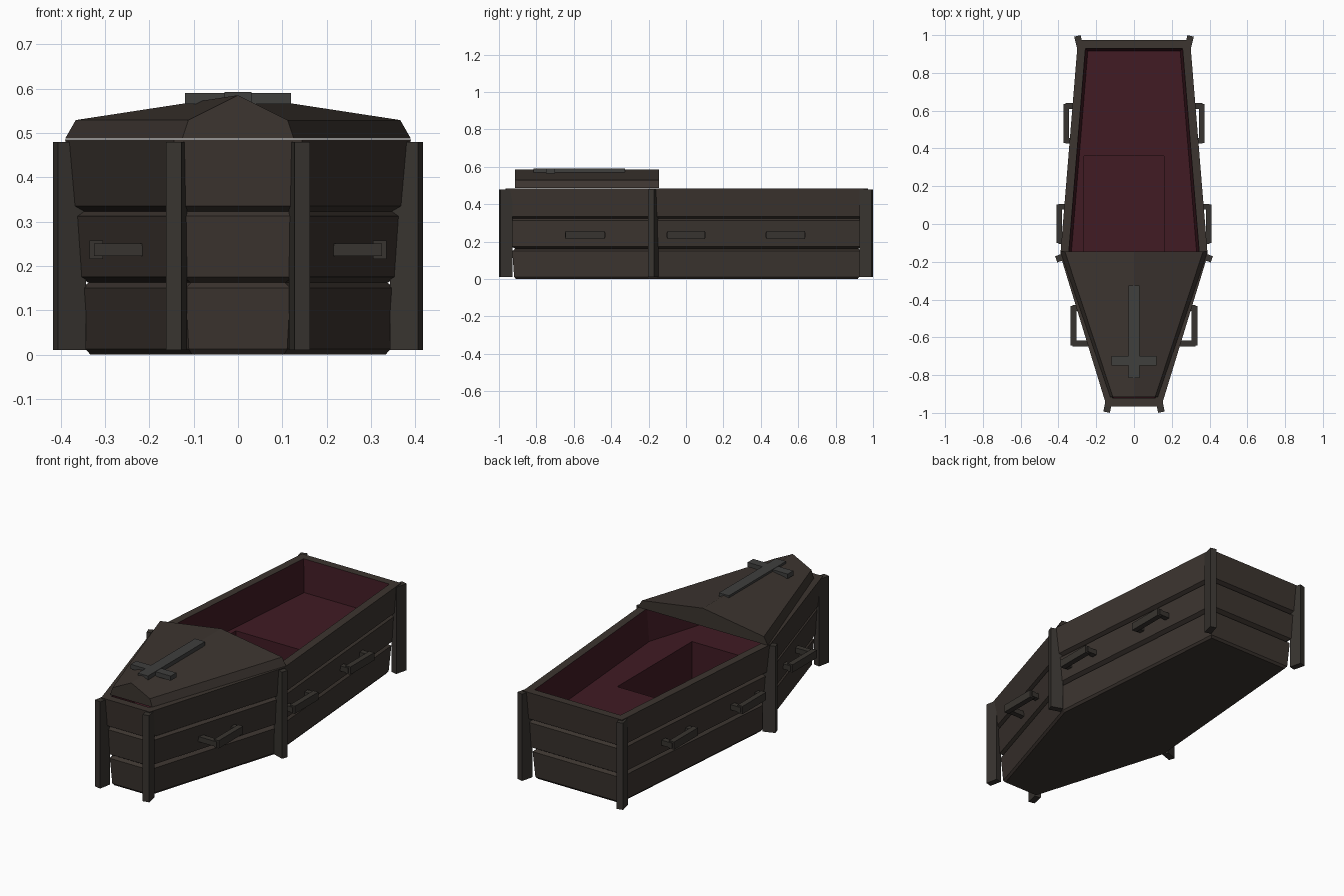
import bpy, bmesh
from mathutils import Vector, Matrix
from mathutils.geometry import intersect_line_line_2d, intersect_line_line

if "Cube" in bpy.data.objects:
    bpy.data.objects.remove(bpy.data.objects["Cube"])


def material(name, rgb):
    m = bpy.data.materials.new(name)
    m.diffuse_color = (*rgb, 1)
    m.use_nodes = True
    m.node_tree.nodes["Principled BSDF"].inputs["Base Color"].default_value = m.diffuse_color
    return m


WOOD = material("dark_wood", (0.045, 0.035, 0.029))
TRIM = material("trim_wood", (0.039, 0.034, 0.029))
RED = material("red_lining", (0.052, 0.011, 0.017))
METAL = material("dull_metal", (0.05, 0.05, 0.048))


def finish(bm, name, *mats):
    bmesh.ops.recalc_face_normals(bm, faces=bm.faces)
    me = bpy.data.meshes.new(name)
    bm.to_mesh(me)
    bm.free()
    for m in mats:
        me.materials.append(m)
    ob = bpy.data.objects.new(name, me)
    bpy.context.collection.objects.link(ob)
    return ob


def add_box(bm, lo, hi):
    lo, hi = Vector(lo), Vector(hi)
    mat = Matrix.Translation((lo + hi) / 2) @ Matrix.Diagonal((*(hi - lo), 1))
    return bmesh.ops.create_cube(bm, size=1, matrix=mat)["verts"]


# Six-sided outline, inset by a constant distance on every side
HALF = [(0.297, 0.973), (0.39, -0.165), (0.145, -0.965)]
OUTLINE = [Vector((x, y)) for x, y in HALF] + [Vector((-x, y)) for x, y in reversed(HALF)]


def inset(d):
    n, lines = len(OUTLINE), []
    for i in range(n):
        a, b = OUTLINE[i], OUTLINE[(i + 1) % n]
        t = (b - a).normalized()
        off = Vector((t.y, -t.x)) * d      # clockwise outline: inside is on the right
        lines.append(((a + off).to_3d(), (b + off).to_3d()))
    return [intersect_line_line(*lines[i - 1], *lines[i])[0] for i in range(n)]


# Body: lofted shell with plank grooves, rim, lined walls and floor (inset, z)
PROFILE = [(0.056, 0.0), (0.046, 0.012), (0.036, 0.15), (0.052, 0.162), (0.03, 0.175),
           (0.02, 0.312), (0.036, 0.323), (0.014, 0.335), (0.0, 0.485),
           (0.043, 0.485), (0.057, 0.31)]
bm = bmesh.new()
rings = [[bm.verts.new((p.x, p.y, z)) for p in inset(d)] for d, z in PROFILE]
for k, (r0, r1) in enumerate(zip(rings, rings[1:])):
    for i in range(6):
        j = (i + 1) % 6
        f = bm.faces.new((r0[i], r0[j], r1[j], r1[i]))
        f.material_index = 1 if k == len(rings) - 2 else 0
bm.faces.new(rings[0])
bm.faces.new(rings[-1]).material_index = 1
body = finish(bm, "coffin_body", WOOD, RED)

# Rectangular recess sunk into the lined floor
bm = bmesh.new()
add_box(bm, (-0.265, -0.28, 0.08), (0.16, 0.36, 0.40))
for f in bm.faces:
    f.material_index = 1
cutter = finish(bm, "recess_cutter", WOOD, RED)
cutter.hide_render = True
cutter.hide_viewport = True
cut = body.modifiers.new("recess", "BOOLEAN")
cut.operation = "DIFFERENCE"
cut.solver = "EXACT"
cut.object = cutter

# Corner posts: tip position and outward direction, mirrored in x
POSTS = {"head": ((0.30, 0.996), (0.25, 1)),
         "shoulder": ((0.412, -0.187), (1, -0.35)),
         "foot": ((0.145, -0.996), (0.2, -1))}
for part, (tip, direction) in POSTS.items():
    for side, s in (("right", 1), ("left", -1)):
        d = Vector((direction[0] * s, direction[1], 0)).normalized()
        bm = bmesh.new()
        verts = add_box(bm, (-0.067, -0.0175, 0.01), (0, 0.0175, 0.48))
        rot = Vector((1, 0, 0)).rotation_difference(d).to_matrix().to_4x4()
        bmesh.ops.transform(bm, verts=verts,
                            matrix=Matrix.Translation((tip[0] * s, tip[1], 0)) @ rot)
        finish(bm, f"{part}_post_{side}", TRIM)

# Carrying handles: bar plus two stubs (bar outer x, y range, stub roots)
HANDLES = {"head": (0.373, 0.425, 0.64, 0.30, 0.30),
           "middle": (0.411, -0.105, 0.107, 0.34, 0.34),
           "foot": (0.335, -0.648, -0.43, 0.215, 0.28)}
for part, (x, y0, y1, root0, root1) in HANDLES.items():
    for side, s in (("right", 1), ("left", -1)):
        bm = bmesh.new()
        add_box(bm, (x - 0.03, y0 + 0.005, 0.215), (x, y1 - 0.005, 0.257))
        for root, y in ((root0, y0), (root1, y1 - 0.03)):
            add_box(bm, (root, y, 0.222), (x - 0.01, y + 0.03, 0.25))
        bmesh.ops.scale(bm, verts=bm.verts, vec=(s, 1, 1))
        finish(bm, f"{part}_handle_{side}", TRIM)

# Lid half: ridged prism narrowing towards the foot
bm = bmesh.new()
ends = []
for y, wide, inner in ((-0.145, 0.39, 0.366), (-0.915, 0.126, 0.112)):
    section = [(-wide, 0.487), (-inner, 0.529), (0, 0.585), (inner, 0.529), (wide, 0.487)]
    ends.append([bm.verts.new((x, y, z)) for x, z in section])
    bm.faces.new(ends[-1])
for i in range(5):
    j = (i + 1) % 5
    bm.faces.new((ends[0][i], ends[0][j], ends[1][j], ends[1][i]))
finish(bm, "lid", WOOD)

# Cross lying on the lid ridge
bm = bmesh.new()
add_box(bm, (-0.03, -0.815, 0.565), (0.03, -0.325, 0.592))
add_box(bm, (-0.12, -0.748, 0.565), (0.12, -0.70, 0.59))
finish(bm, "lid_cross", METAL)
